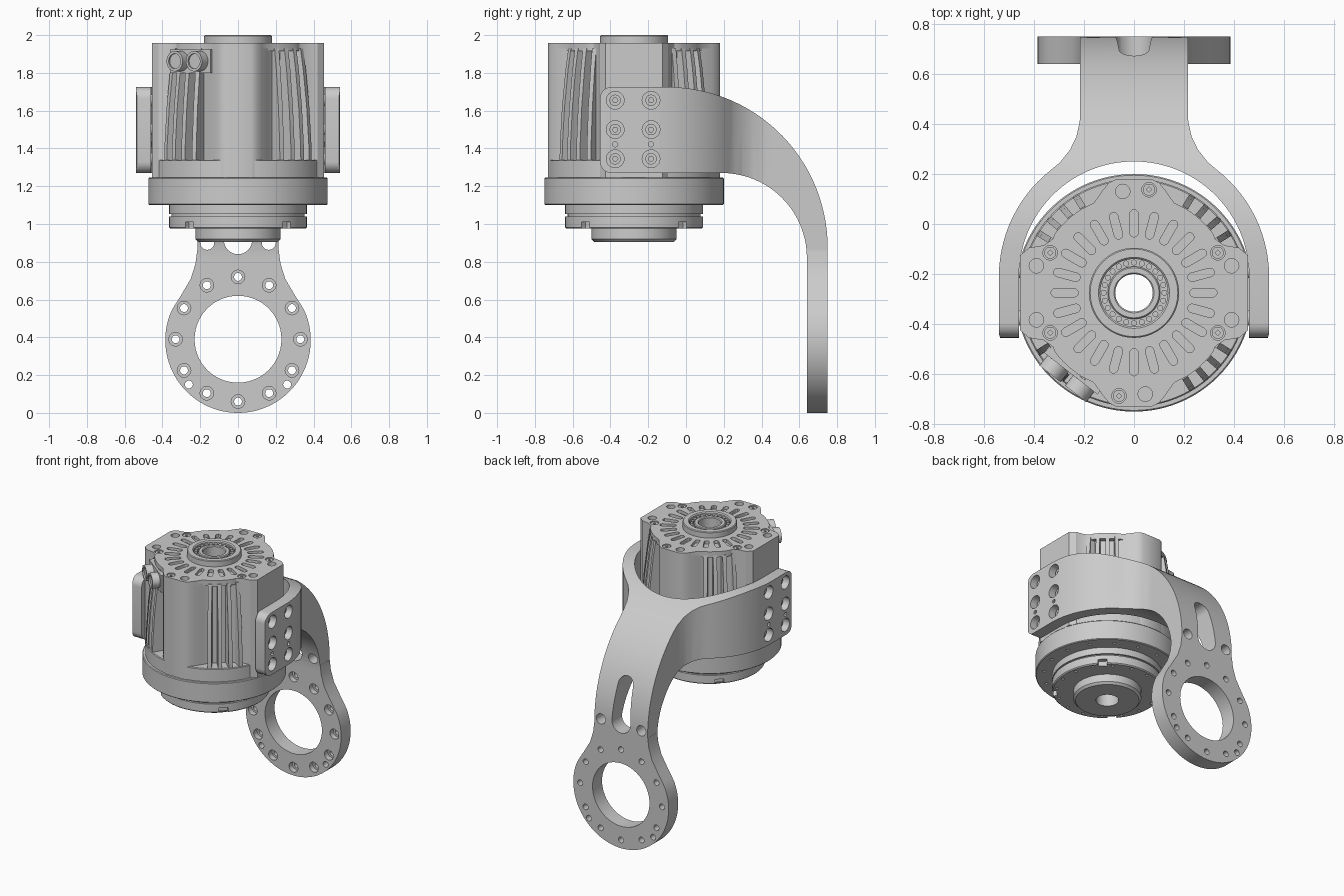
import bpy, bmesh
from math import sin, cos, pi, radians
from mathutils import Matrix

if "Cube" in bpy.data.objects:
    bpy.data.objects.remove(bpy.data.objects["Cube"])

MOTOR_Y = -0.275


def link(name, bm):
    bmesh.ops.recalc_face_normals(bm, faces=bm.faces[:])
    me = bpy.data.meshes.new(name)
    bm.to_mesh(me)
    bm.free()
    o = bpy.data.objects.new(name, me)
    bpy.context.collection.objects.link(o)
    return o


def prism(name, pts, axis, a, b):
    """Polygon extruded along an axis from a to b."""
    put = {'x': lambda u, v, w: (w, u, v), 'y': lambda u, v, w: (u, w, v),
           'z': lambda u, v, w: (u, v, w)}[axis]
    bm = bmesh.new()
    lo = [bm.verts.new(put(u, v, a)) for u, v in pts]
    hi = [bm.verts.new(put(u, v, b)) for u, v in pts]
    bm.faces.new(lo)
    bm.faces.new(hi)
    for i in range(len(pts)):
        j = (i + 1) % len(pts)
        bm.faces.new((lo[i], lo[j], hi[j], hi[i]))
    return link(name, bm)


def lathe(name, prof, n=72):
    """Closed (r, z) section revolved about z."""
    bm = bmesh.new()
    rings = [[bm.verts.new((r * cos(2 * pi * i / n), r * sin(2 * pi * i / n), z))
              for r, z in prof] for i in range(n)]
    for i in range(n):
        p, q = rings[i], rings[(i + 1) % n]
        for k in range(len(prof)):
            m = (k + 1) % len(prof)
            bm.faces.new((p[k], q[k], q[m], p[m]))
    return link(name, bm)


def arc(u, v, r, a0, a1, n):
    return [(u + r * cos(radians(a0 + (a1 - a0) * i / n)),
             v + r * sin(radians(a0 + (a1 - a0) * i / n))) for i in range(n + 1)]


def circle(u, v, r, n=20):
    return arc(u, v, r, 0, 360 - 360 / n, n - 1)


def spin(o, deg):
    o.data.transform(Matrix.Rotation(radians(deg), 4, 'Z'))
    return o


def join(name, objs):
    bm = bmesh.new()
    for o in objs:
        bm.from_mesh(o.data)
        bpy.data.objects.remove(o)
    return link(name, bm)


def boolean(o, other, op='DIFFERENCE'):
    if isinstance(other, list):
        other = join("cutter", other)
    other.hide_render = True
    m = o.modifiers.new("bool", 'BOOLEAN')
    m.operation, m.object, m.solver = op, other, 'EXACT'
    dg = bpy.context.evaluated_depsgraph_get()
    me = bpy.data.meshes.new_from_object(o.evaluated_get(dg))
    o.modifiers.clear()
    o.data = me
    bpy.data.objects.remove(other)
    return o


def outline(d):
    """Lobed housing outline; d is the radius of the diagonal pockets."""
    q = [(.455, .15), (.42, .18), (.36, .19), (.325, .215)] + arc(0, 0, d, 37, 58, 6) \
        + [(.16, .36), (.125, .41), (.10, .44), (.07, .455)]
    h = q + [(-x, y) for x, y in reversed(q)]
    return h + [(-x, -y) for x, y in h]


# ---------- motor, built on its own axis ----------
base = lathe("gear_flange", [(.075, .905), (.21, .905), (.225, .92), (.225, .975), (.358, .975),
             (.365, .982), (.365, 1.04), (.352, 1.04), (.352, 1.052), (.365, 1.052), (.365, 1.10),
             (.47, 1.10), (.475, 1.105), (.475, 1.24), (.47, 1.245), (.455, 1.245),
             (.455, 1.335), (.45, 1.34), (.075, 1.34)], 96)
cuts = []
for k in range(4):     # notches in the output disc
    cuts.append(spin(prism("c", [(.335, -.03), (.4, -.03), (.4, .03), (.335, .03)], 'z', .96, 1.01),
                     45 + 90 * k))
for k in range(16):    # bolt holes on the underside
    a = radians(22.5 * k + 11.25)
    cuts.append(prism("c", circle(.335 * cos(a), .335 * sin(a), .011, 10), 'z', .96, 1.0))
    cuts.append(prism("c", circle(.42 * cos(a), .42 * sin(a), .011, 10), 'z', 1.08, 1.12))
boolean(base, cuts)

# housing body and slotted cover
body = prism("housing_body", outline(.36), 'z', 1.245, 1.93)
boolean(body, prism("c", circle(0, 0, .1, 48), 'z', 1, 2.1))
cover = prism("top_cover", outline(.395), 'z', 1.915, 1.957)
cuts = [prism("c", circle(0, 0, .15, 48), 'z', 1.8, 2.1)]
for k in range(24):
    capsule = arc(.315, 0, .017, -90, 90, 6) + arc(.24, 0, .017, 90, 270, 6)
    cuts.append(spin(prism("c", capsule, 'z', 1.935, 2), 15 * k))
screws = [(.06, .412), (-.06, -.412)] + [(sx * .335, sy * .16) for sx in (1, -1) for sy in (1, -1)]
holes = [(-.045, .405), (.045, -.405)] + [(sx * .39, sy * .108) for sx in (1, -1) for sy in (1, -1)]
cuts += [prism("c", circle(x, y, .029), 'z', 1.93, 2) for x, y in screws + holes]
boolean(cover, cuts)
for x, y in screws:
    s = prism("cover_screw", circle(x, y, .024), 'z', 1.925, 1.952)
    boolean(s, prism("c", circle(x, y, .011, 4), 'z', 1.943, 2))

# cooling fins, leaning inward toward the top
fins = []
fin = [(.33, 1.33), (.452, 1.33), (.45, 1.42), (.437, 1.62), (.415, 1.82), (.398, 1.93), (.33, 1.93)]
for quad in range(4):
    for a in (32, 41, 50, 59):
        if quad == 2 and a in (41, 50):
            pts = [(r, min(z, 1.81)) for r, z in fin]
            pts = pts[:4] + [(.418, 1.8), (.33, 1.8)]
        else:
            pts = fin
        f = prism("f", pts, 'y', -.013, .013)
        fins.append(spin(f, a + 90 * quad if quad % 2 == 0 else 90 * (quad + 1) - a))
join("cooling_fins", fins)

# shaft bearing
lathe("bearing_boss", [(.135, 1.9), (.18, 1.9), (.18, 1.995), (.175, 2.0), (.142, 2.0), (.135, 1.993)])
lathe("bearing_floor", [(.1, 1.93), (.137, 1.93), (.137, 1.965), (.1, 1.965)])
lathe("hollow_shaft", [(.075, 1.33), (.105, 1.33), (.105, 1.985), (.1, 1.99), (.08, 1.99), (.075, 1.985)])
join("bearing_rollers", [prism("r", circle(.121 * cos(k * pi / 12), .121 * sin(k * pi / 12), .012, 10),
                               'z', 1.95, 1.985) for k in range(24)])

# twin connector on the front left diagonal
spin(prism("connector_plate", [(-.135, 1.80), (.135, 1.80), (.135, 1.925), (-.135, 1.925)],
           'y', -.41, -.33), -38)
for u in (-.065, .065):
    c = prism("connector_socket", circle(u, 1.862, .054, 28), 'y', -.462, -.39)
    spin(boolean(c, prism("c", circle(u, 1.862, .04, 28), 'y', -.5, -.452)), -38)

for o in bpy.context.collection.objects:
    o.data.transform(Matrix.Translation((0, MOTOR_Y, 0)))

# ---------- yoke bracket ----------
side = [(-.1, 1.725)] + arc(-.1, .875, .85, 88, 0, 28) + [(.75, .80), (.64, .80)] \
    + arc(.19, .82, .45, 0, 90, 20) + arc(-.395, 1.33, .06, 270, 180, 6) + arc(-.395, 1.665, .06, 180, 90, 6)
bracket = prism("yoke_bracket", side, 'x', -.7, .7)
outer = [(.47, -.47), (.53, -.47), (.54, -.44)] + arc(0, -.21, .54, 0, 52, 14) \
    + [(.295, .247), (.255, .298), (.23, .35), (.217, .41), (.215, .45), (.215, .85)]
inner = arc(0, -.21, .46, 90, 0, 24) + [(.46, -.46)]
left = [(-x, y) for x, y in inner[1:]][::-1]
plan = outer + [(-x, y) for x, y in reversed(outer)] + left + inner
boolean(bracket, prism("c", plan, 'z', .7, 1.9), 'INTERSECT')

# lower mounting ring with flared neck
neck = [(.216, .86), (.225, .79), (.25, .71), (.30, .625), (.338, .565)]
ring = neck + arc(0, .385, .385, 23, -203, 56) + [(-x, z) for x, z in reversed(neck)]
boolean(bracket, prism("c", ring, 'y', .64, .75), 'UNION')

# ring bore, bolt holes, neck holes and slot
bolts = [(.33 * sin(k * pi / 6), .39 + .33 * cos(k * pi / 6)) for k in range(12)]
cuts = [prism("c", circle(0, .39, .23, 56), 'y', .5, .9)]
cuts += [prism("c", circle(x, z, .021, 14), 'y', .5, .9) for x, z in bolts + [(.26, .15), (-.26, .15)]]
cuts += [prism("c", circle(x, .9, .037), 'y', .5, .9) for x in (.163, -.163)]
cuts.append(prism("c", arc(0, .915, .075, 180, 360, 12) + arc(0, 1.17, .06, 0, 180, 12), 'y', .3, .9))
boolean(bracket, cuts)
boolean(bracket, [prism("c", circle(x, z, .036), 'y', .6, .68) for x, z in bolts])

# pad counterbores with their screws, and dowel holes
cuts = []
for s in (1, -1):
    for y in (-.375, -.185):
        cuts.append(prism("c", circle(y, 1.422, .014, 12), 'x', s * .42, s * .6))
        for z in (1.655, 1.5, 1.345):
            cuts.append(prism("c", circle(y, z, .047, 24), 'x', s * .478, s * .6))
            screw = prism("pad_screw", circle(y, z, .03), 'x', s * .455, s * .5)
            boolean(screw, prism("c", circle(y, z, .014, 6), 'x', s * .485, s * .6))
boolean(bracket, cuts)

# smooth shading with sharp edges kept
for o in bpy.context.collection.objects:
    o.select_set(True)
bpy.context.view_layer.objects.active = bracket
bpy.ops.object.shade_smooth_by_angle(angle=radians(30))
